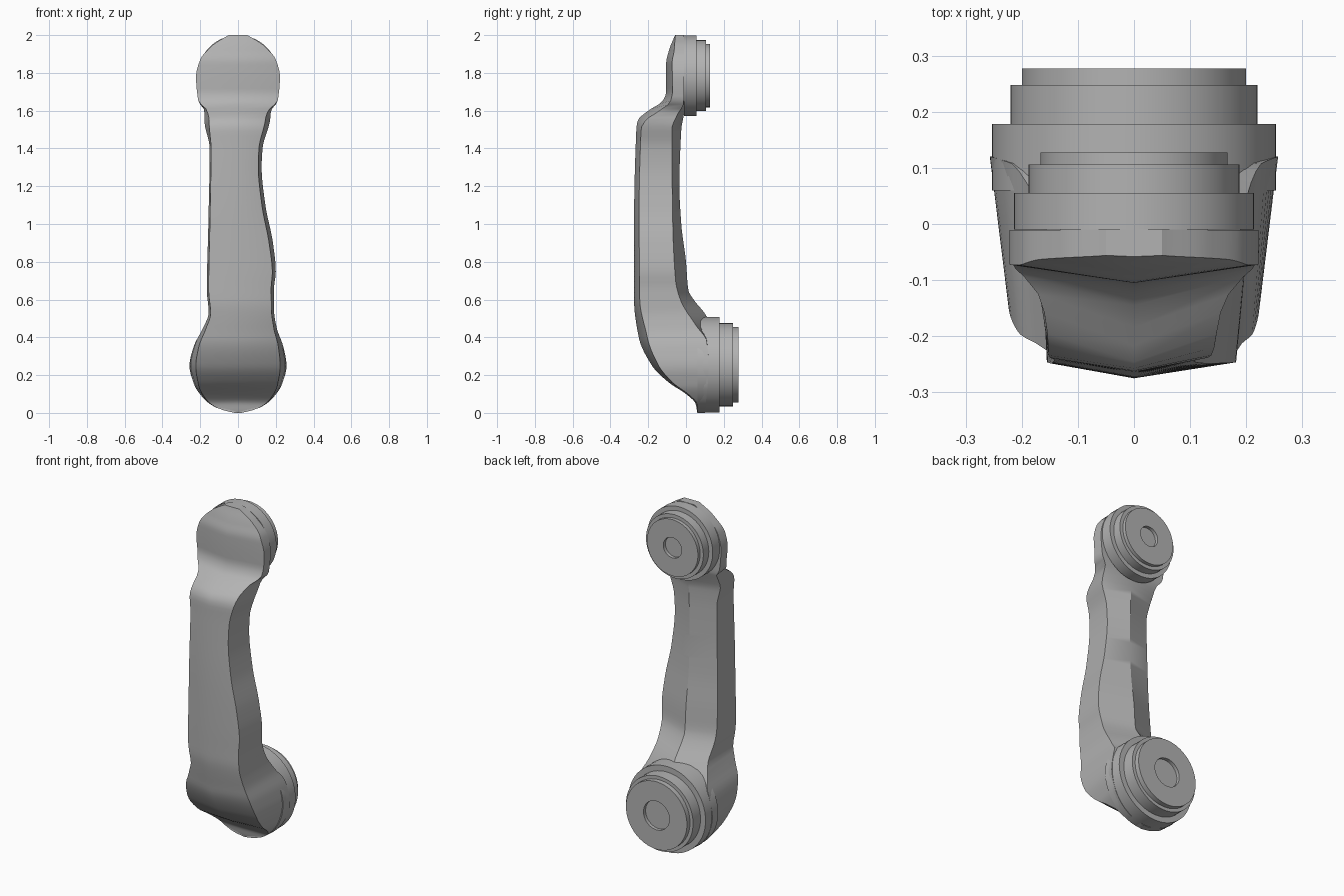
import bpy, bmesh, math
from mathutils import Matrix, Vector

cube = bpy.data.objects.get("Cube")
if cube:
    bpy.data.objects.remove(cube, do_unlink=True)

grey = bpy.data.materials.new("plain grey")
grey.use_nodes = True
colour = (0.45, 0.45, 0.45, 1)
grey.diffuse_color = colour
grey.node_tree.nodes["Principled BSDF"].inputs["Base Color"].default_value = colour


def finish(bm, name):
    """Turn a bmesh into a smooth object that keeps its sharp edges."""
    bmesh.ops.recalc_face_normals(bm, faces=bm.faces)
    mesh = bpy.data.meshes.new(name)
    bm.to_mesh(mesh)
    bm.free()
    mesh.materials.append(grey)
    part = bpy.data.objects.new(name, mesh)
    bpy.context.collection.objects.link(part)
    bpy.ops.object.select_all(action="DESELECT")
    part.select_set(True)
    bpy.context.view_layer.objects.active = part
    bpy.ops.object.shade_smooth_by_angle(angle=math.radians(30))
    return part


def smooth_curve(points):
    """Return a monotone cubic function through (height, value) points."""
    heights, values = zip(*points)
    slopes = [(values[i + 1] - values[i]) / (heights[i + 1] - heights[i])
              for i in range(len(points) - 1)]
    tangents = [slopes[0]]
    for a, b in zip(slopes, slopes[1:]):
        tangents.append(2 * a * b / (a + b) if a * b > 0 else 0)
    tangents.append(slopes[-1])

    def value_at(z):
        i = 0
        while i < len(slopes) - 1 and z > heights[i + 1]:
            i += 1
        step = heights[i + 1] - heights[i]
        t = min(max((z - heights[i]) / step, 0), 1)
        blend = t * t * (3 - 2 * t)
        start = t * (1 - t) ** 2 * step
        end = t * t * (t - 1) * step
        return (values[i] + (values[i + 1] - values[i]) * blend
                + tangents[i] * start + tangents[i + 1] * end)

    return value_at


# Arm outlines: front and back ridges, back corners, and the two sides
front_ridge = smooth_curve([
    (0, .06), (.05, .05), (.1, 0), (.16, -.09), (.25, -.18), (.4, -.25),
    (.6, -.275), (1, -.275), (1.5, -.263), (1.55, -.255), (1.6, -.2),
    (1.65, -.125), (1.7, -.105), (1.85, -.105), (1.92, -.09), (2, -.058)])
front_drop = smooth_curve([
    (0, .004), (.1, .01), (.25, .035), (.4, .045), (.6, .03), (1.5, .025),
    (1.6, .06), (1.68, .035), (1.9, .03), (2, .002)])
back_ridge = smooth_curve([
    (0, .1), (.45, .13), (.51, .11), (.6, .04), (.65, .012), (.8, 0),
    (1, -.025), (1.2, -.035), (1.5, -.025), (1.6, -.01), (2, -.01)])
back_corner = smooth_curve([
    (0, .1), (.25, .12), (.38, .11), (.46, .055), (.6, -.03), (.7, -.055),
    (1, -.07), (1.5, -.075), (1.58, -.045), (1.64, -.012), (2, -.01)])
foot = [(0, .02), (.03, .12), (.08, .185), (.15, .232), (.25, .257)]
head = [(1.65, .21), (1.78, .222), (1.87, .2), (1.95, .13), (2, .05)]
left_side = smooth_curve(foot + [
    (.35, .24), (.45, .205), (.55, .19), (.65, .19), (.75, .2), (.9, .185),
    (1.1, .145), (1.3, .125), (1.4, .13), (1.55, .17), (1.6, .175)] + head)
right_side = smooth_curve(foot + [
    (.35, .235), (.45, .185), (.53, .155), (.65, .165), (1, .157),
    (1.4, .15), (1.55, .178), (1.6, .178)] + head)
left_taper = smooth_curve([(0, 1), (.25, .87), (.5, .93), (1, .88), (1.55, .85), (1.66, 1), (2, 1)])
right_taper = smooth_curve([(0, 1), (.25, .87), (.6, .94), (1.4, .95), (1.55, .86), (1.66, 1), (2, 1)])


# Arm body, lofted from six-sided sections
def arm_section(z):
    ridge, left, right = front_ridge(z), left_side(z), -right_side(z)
    corner = ridge + front_drop(z)
    outline = [(0, ridge), (left * left_taper(z), corner), (left, back_corner(z)),
               (0, back_ridge(z)), (right, back_corner(z)),
               (right * right_taper(z), corner)]
    return [Vector((x, y, z)) for x, y in outline]


bm = bmesh.new()
rows = 110
previous = None
for row in range(rows + 1):
    ring = [bm.verts.new(p) for p in arm_section(1 - math.cos(math.pi * row / rows))]
    if previous:
        for i in range(len(ring)):
            j = (i + 1) % len(ring)
            bm.faces.new((previous[i], previous[j], ring[j], ring[i]))
    else:
        bm.faces.new(ring)
    previous = ring
bm.faces.new(previous)
finish(bm, "arm_body")


# Stepped round hubs with a shallow socket in the back
def hub(name, height, profile, segments=64):
    bm = bmesh.new()
    verts = [bm.verts.new((radius, y, 0)) for radius, y in profile]
    edges = [bm.edges.new(pair) for pair in zip(verts, verts[1:])]
    bmesh.ops.spin(bm, geom=verts + edges, cent=(0, 0, 0), axis=(0, 1, 0),
                   angle=math.tau, steps=segments)
    bmesh.ops.remove_doubles(bm, verts=bm.verts, dist=.0001)
    bmesh.ops.transform(bm, matrix=Matrix.Translation((0, 0, height)), verts=bm.verts)
    return finish(bm, name)


def stepped_profile(front, steps, socket, depth):
    profile = [(0, front)]
    y = front
    for radius, back in steps:
        profile += [(radius, y), (radius, back)]
        y = back
    return profile + [(socket, y), (socket, y - depth), (0, y - depth)]


hub("lower_hub", .255, stepped_profile(.06, [(.253, .178), (.22, .248), (.2, .277)], .085, .02))
hub("upper_hub", 1.785, stepped_profile(-.01, [(.214, .055), (.188, .106), (.167, .127)], .06, .02))
